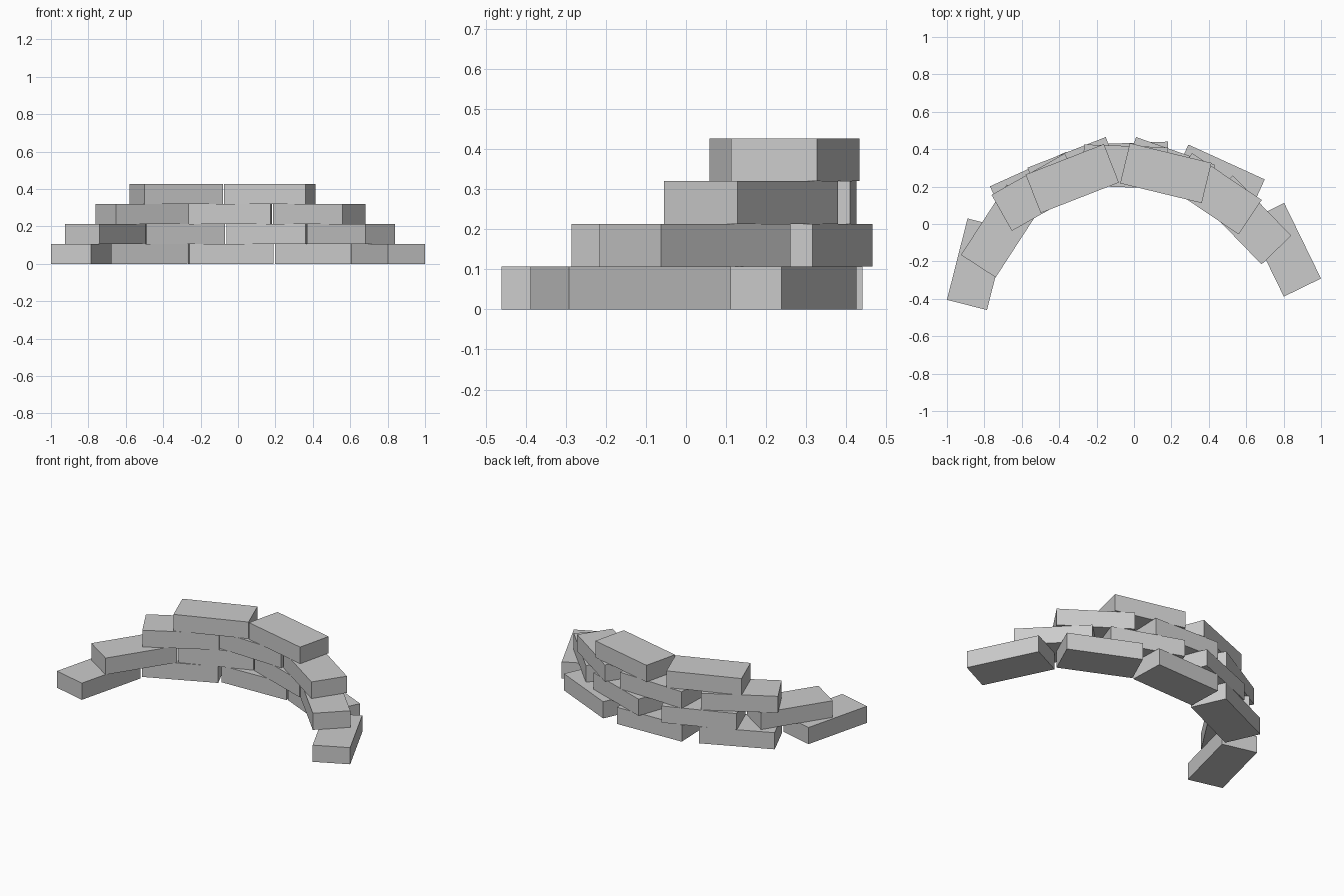
import bpy
from math import radians

LENGTH, WIDTH, HEIGHT = 0.449, 0.221, 0.1067

# Each course from the ground up: (centre x, centre y, turn in degrees)
courses = [
    [(-0.838, -0.215, 75.8), (-0.52, 0.193, 24.3), (-0.039, 0.322, 2.0),
     (0.449, 0.231, -24.5), (0.802, -0.138, -64.0)],
    [(-0.71, -0.037, 57.0), (-0.32, 0.28, 21.4),
     (0.186, 0.286, -19.4), (0.605, 0.022, -45.9)],
    [(-0.512, 0.170, 29.5), (-0.047, 0.307, -2.0), (0.435, 0.162, -34.0)],
    [(-0.33, 0.243, 21.3), (0.17, 0.272, -13.6)],
]


def add_brick(name, x, y, z, turn):
    bpy.ops.mesh.primitive_cube_add(size=1, location=(x, y, z),
                                    rotation=(0, 0, radians(turn)))
    brick = bpy.context.object
    brick.name = name
    brick.scale = (LENGTH, WIDTH, HEIGHT)


# Curved, stepped brick wall
for level, course in enumerate(courses):
    for i, (x, y, turn) in enumerate(course):
        add_brick(f"brick_course{level + 1}_{i + 1}", x, y,
                  (level + 0.5) * HEIGHT, turn)
